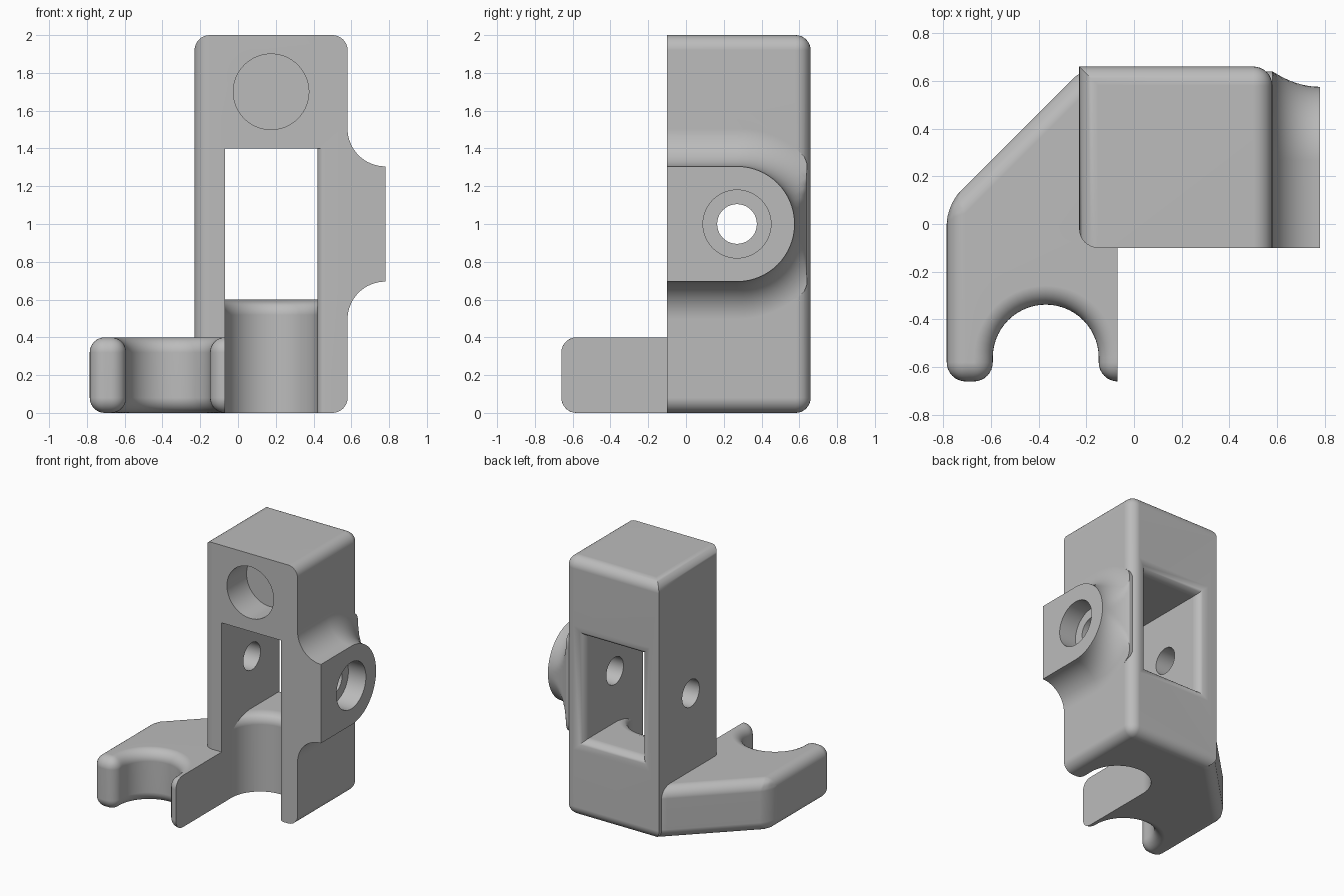
import bpy, bmesh
from math import pi, sin, cos, sqrt

if "Cube" in bpy.data.objects:
    bpy.data.objects.remove(bpy.data.objects["Cube"], do_unlink=True)

grey = bpy.data.materials.new("plain grey")
grey.use_nodes = True
COLOUR = (0.5, 0.5, 0.5, 1)
grey.diffuse_color = COLOUR
grey.node_tree.nodes["Principled BSDF"].inputs["Base Color"].default_value = COLOUR

FILLET = 0.08
LEFT, RIGHT, FRONT, BACK, TOP = -0.23, 0.58, -0.10, 0.66, 2.0
WIN_L, WIN_R = -0.07, 0.42
MID, HALF = (WIN_L + WIN_R) / 2, (WIN_R - WIN_L) / 2


def finish(name, bm):
    bmesh.ops.recalc_face_normals(bm, faces=bm.faces)
    mesh = bpy.data.meshes.new(name)
    bm.to_mesh(mesh)
    bm.free()
    mesh.materials.append(grey)
    ob = bpy.data.objects.new(name, mesh)
    bpy.context.collection.objects.link(ob)
    return ob


def loft(name, rings):
    """Closed solid skinned through rings of equal point count."""
    bm = bmesh.new()
    vs = [[bm.verts.new(p) for p in ring] for ring in rings]
    n = len(vs[0])
    for a, b in zip(vs, vs[1:]):
        for i in range(n):
            j = (i + 1) % n
            bm.faces.new((a[i], a[j], b[j], b[i]))
    bm.faces.new(vs[0])
    bm.faces.new(vs[-1])
    return finish(name, bm)


def prism(name, outline, z0, z1):
    return loft(name, [[(x, y, z) for x, y in outline] for z in (z0, z1)])


def arc(cx, cy, r, a0, a1, n=24):
    return [(cx + r * cos(a0 + (a1 - a0) * i / n), cy + r * sin(a0 + (a1 - a0) * i / n))
            for i in range(n + 1)]


def rounding(t, r):
    """Outward flare at distance t along a quarter round of radius r."""
    return r - sqrt(max(r * r - t * t, 0))


def use_modifier(ob, kind, **settings):
    bpy.context.view_layer.objects.active = ob
    m = ob.modifiers.new(kind.lower(), kind)
    for key, value in settings.items():
        setattr(m, key, value)
    bpy.ops.object.modifier_apply(modifier=m.name)


def combine(ob, other, operation):
    use_modifier(ob, "BOOLEAN", object=other, operation=operation, solver="EXACT")
    bpy.data.objects.remove(other, do_unlink=True)


# Upright block, rounded except round its front face and back left corner
body = prism("bracket_body", [(LEFT, FRONT), (RIGHT, FRONT), (RIGHT, BACK), (LEFT, BACK)], 0, TOP)
bm = bmesh.new()
bm.from_mesh(body.data)
rounded = []
for e in bm.edges:
    c = (e.verts[0].co + e.verts[1].co) / 2
    upright = abs(e.verts[0].co.z - e.verts[1].co.z) > 1
    if upright:
        if (c.x < 0) == (c.y < 0):
            rounded.append(e)
    elif c.y > FRONT + 0.01:
        rounded.append(e)
bmesh.ops.bevel(bm, geom=rounded, offset=FILLET, segments=8, profile=0.5, affect="EDGES")
bm.to_mesh(body.data)
bm.free()

# Side lug flaring out of the block with a concave fillet
LUG_X, LUG_Y, LUG_R, FLARE = 0.78, 0.27, 0.305, 0.2
rings = []
for i in range(-1, 17):
    a = max(i, 0) / 16 * pi / 2
    x = RIGHT + FLARE * (1 - cos(a))
    r = LUG_R + FLARE * (1 - sin(a))
    if i < 0:
        x = RIGHT - 0.04
    limit = LUG_Y + LUG_R + 0.065 * ((LUG_X - max(x, RIGHT)) / FLARE) ** 2
    outline = [(FRONT, 1 - r)] + arc(LUG_Y, 1, r, -pi / 2, pi / 2, 32) + [(FRONT, 1 + r)]
    rings.append([(x, min(y, limit), z) for y, z in outline])
lug = loft("side_lug", rings)
combine(body, lug, "UNION")

# Low wing with a hooked front
hook = arc(-0.37, -0.56, 0.222, pi, 0, 28)
wing = prism("wing", [(-0.785, 0.08), (-0.785, -0.66), (hook[0][0], -0.66)] + hook +
             [(hook[-1][0], -0.66), (0.08, -0.66), (0.08, 0.6), (-0.205, BACK)], 0, 0.4)
use_modifier(wing, "BEVEL", width=FILLET, segments=8, limit_method="ANGLE", angle_limit=0.5)
combine(body, wing, "UNION")

# Window through the block, with a rounded back rim
rings = []
for y in [-0.3] + [BACK - FILLET * cos(i / 10 * pi / 2) for i in range(11)] + [BACK + 0.1]:
    o = rounding(min(max(y - BACK + FILLET, 0), FILLET), FILLET)
    rings.append([(WIN_L - o, y, 0.6 - o), (WIN_R + o, y, 0.6 - o),
                  (WIN_R + o, y, 1.4 + o), (WIN_L - o, y, 1.4 + o)])
combine(body, loft("window_cutter", rings), "DIFFERENCE")

# Round-ended slot below the window, with a rounded upper rim
rings = []
for z in [-0.1] + [0.6 - FILLET * cos(i / 8 * pi / 2) for i in range(9)] + [0.7]:
    r = HALF + rounding(min(max(z - 0.6 + FILLET, 0), FILLET), FILLET)
    ends = [HALF * cos(pi * i / 28) for i in range(29)]
    rings.append([(WIN_L, -1, z), (WIN_R, -1, z)] +
                 [(MID + x, 0.02 + sqrt(max(r * r - x * x, 0)), z) for x in ends])
combine(body, loft("slot_cutter", rings), "DIFFERENCE")

# Softened inner front edge of the free post
r = 0.04
edge = arc(WIN_R + r, FRONT + r, r, pi, pi * 1.5, 6)
edge += [(WIN_R + r, -0.3), (WIN_R - r, -0.3), (WIN_R - r, FRONT + r)]
combine(body, prism("edge_cutter", edge, -0.1, 1.4), "DIFFERENCE")

# Blind front bore, cross hole and its counterbore
circle = arc(0, 0, 1, 0, 2 * pi, 64)[:-1]
bore = [[(MID + 0.2 * u, y, 1.7 + 0.2 * v) for u, v in circle] for y in (-0.3, FRONT + 0.24)]
combine(body, loft("bore_cutter", bore), "DIFFERENCE")
for radius, start in ((0.105, -0.5), (0.18, LUG_X - 0.15)):
    hole = [[(x, LUG_Y + radius * u, 1 + radius * v) for u, v in circle] for x in (start, 1)]
    combine(body, loft("hole_cutter", hole), "DIFFERENCE")

# Smooth shading with crisp edges
bpy.ops.object.select_all(action="DESELECT")
body.select_set(True)
bpy.context.view_layer.objects.active = body
bpy.ops.object.shade_smooth_by_angle(angle=0.5)
use_modifier(body, "WEIGHTED_NORMAL", keep_sharp=True)
